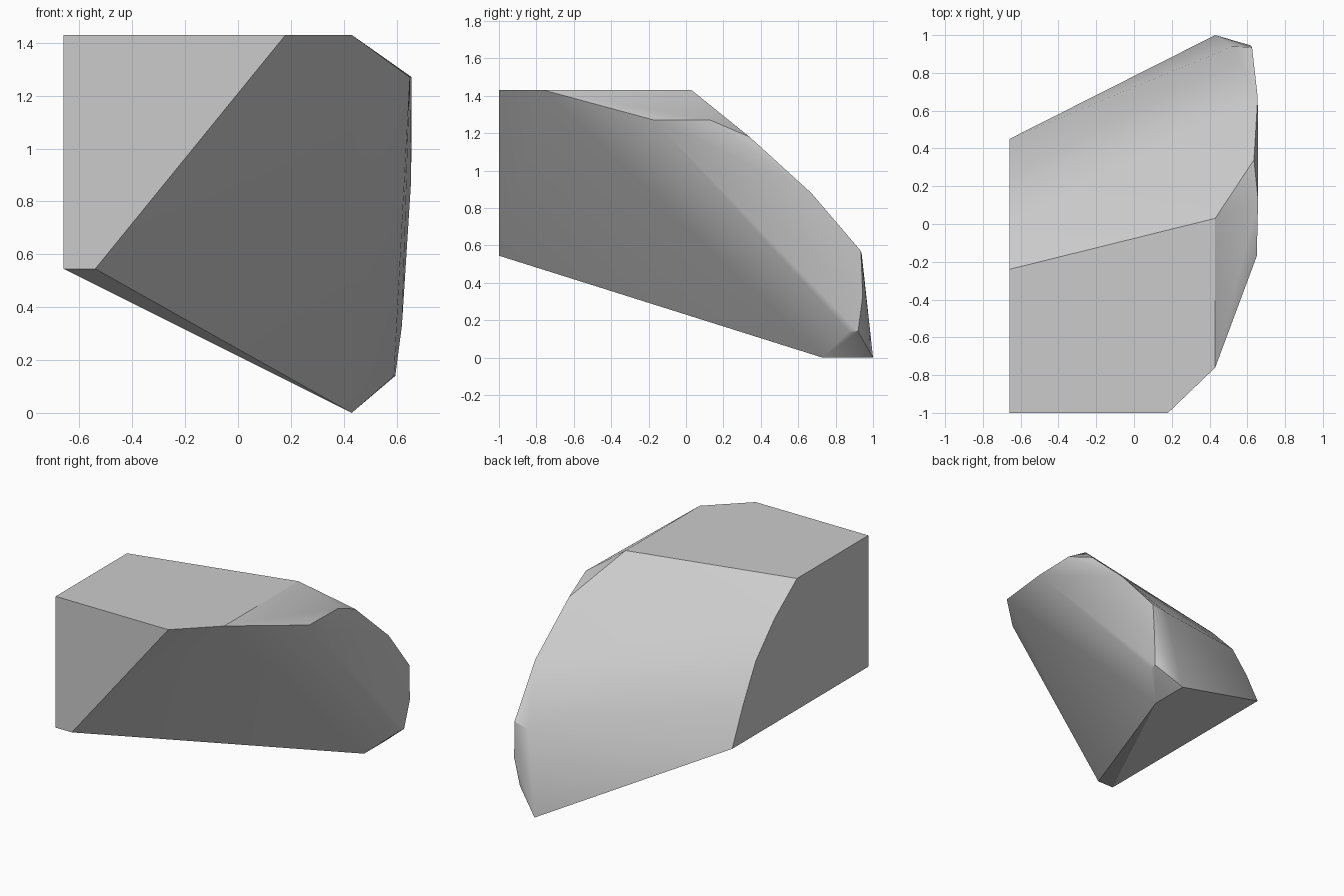
import bpy, bmesh, math
from mathutils import Vector

old = bpy.data.objects.get("Cube")
if old:
    bpy.data.objects.remove(old, do_unlink=True)

# Grey stone colour
grey = bpy.data.materials.new("stone_grey")
grey.use_nodes = True
colour = (0.6, 0.6, 0.6, 1)
grey.diffuse_color = colour
grey.node_tree.nodes["Principled BSDF"].inputs["Base Color"].default_value = colour

# Flat cut end on the left: curved back profile plus the front corners (y, z)
end_profile = [(-1, 1.43), (-1, 0.545), (0.45, 0.545), (0.34, 0.785),
               (0.2, 1.04), (0, 1.25), (-0.24, 1.43)]
points = [(-0.66, y, z) for y, z in end_profile]

# Front and top cut corners
points += [(0.18, -1, 1.43), (-0.54, -1, 0.545), (0.43, -0.76, 1.43), (0.43, 0.03, 1.43)]

# Rounded rim on the right, from the top to the bottom
points += [(0.65, -0.17, 1.27), (0.657, 0.13, 1.27), (0.635, 0.34, 1.18),
           (0.655, 0.67, 0.88), (0.625, 0.935, 0.57), (0.52, 0.94, 0.55),
           (0.62, 0.945, 0.33), (0.595, 0.92, 0.14), (0.59, 0.87, 0.14)]

# Bottom edge
points += [(0.43, 0.73, 0), (0.43, 1, 0)]

# Wrap the corners into one solid chunk
bm = bmesh.new()
for p in points:
    bm.verts.new(p)
hull = bmesh.ops.convex_hull(bm, input=bm.verts[:])
loose = [v for v in bm.verts if not v.link_faces]
bmesh.ops.delete(bm, geom=loose, context="VERTS")
bmesh.ops.dissolve_limit(bm, angle_limit=math.radians(0.5), verts=bm.verts[:], edges=bm.edges[:])
bmesh.ops.recalc_face_normals(bm, faces=bm.faces[:])
mesh = bpy.data.meshes.new("rock_chunk")
bm.to_mesh(mesh)
bm.free()
mesh.materials.append(grey)
rock = bpy.data.objects.new("rock_chunk", mesh)
bpy.context.collection.objects.link(rock)

# Soft shading on the rounded back, crisp cut edges
bpy.context.view_layer.objects.active = rock
rock.select_set(True)
bpy.ops.object.shade_smooth_by_angle(angle=math.radians(30))
